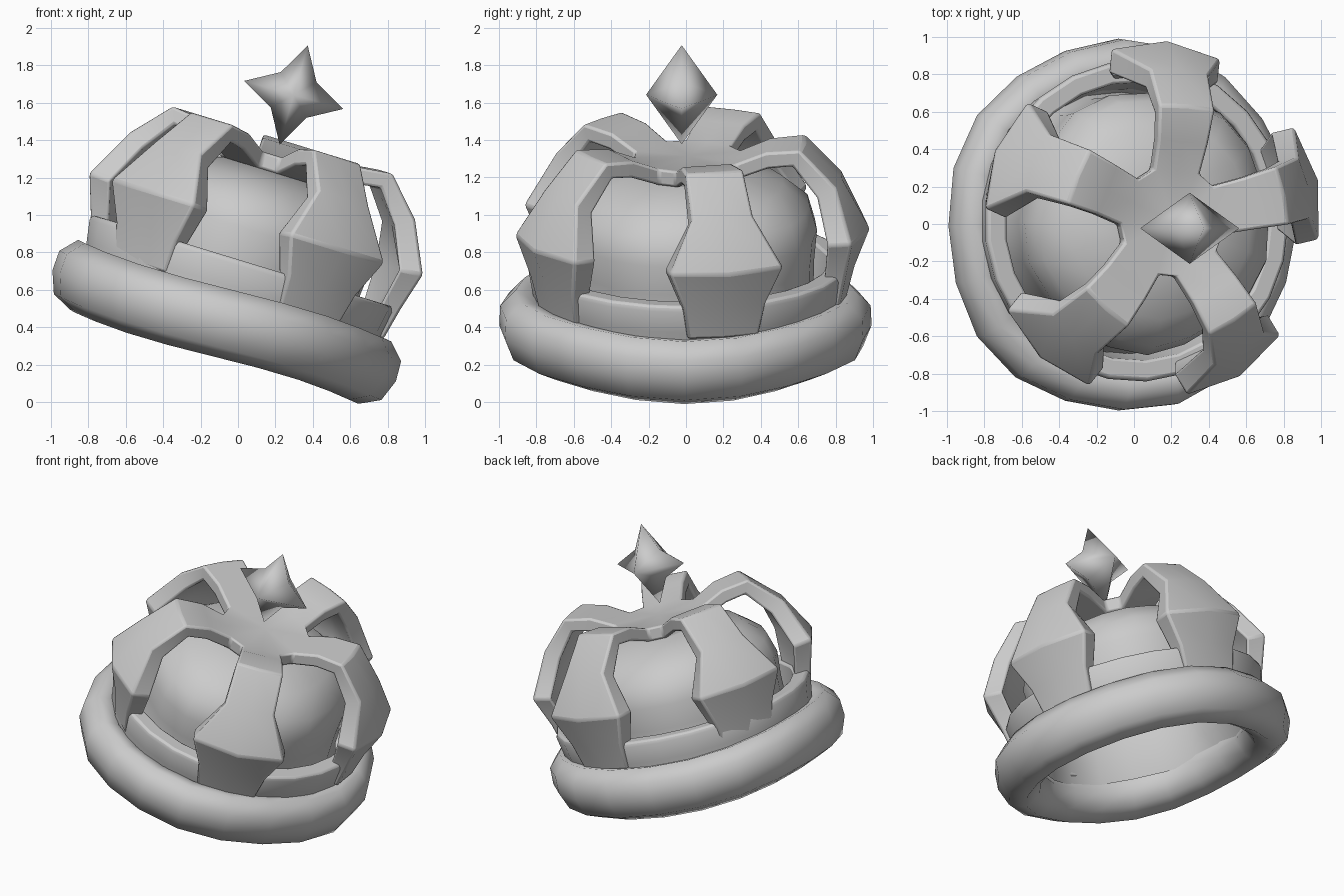
import bpy, bmesh, math
from mathutils import Matrix, Vector

if "Cube" in bpy.data.objects:
    bpy.data.objects.remove(bpy.data.objects["Cube"])

grey = bpy.data.materials.new("plain grey")
grey.use_nodes = True
COLOUR = (0.6, 0.6, 0.6, 1)
grey.diffuse_color = COLOUR
grey.node_tree.nodes["Principled BSDF"].inputs["Base Color"].default_value = COLOUR

# The whole crown leans toward +x
LEAN = (Matrix.Translation((-0.075, -0.01, 0.44))
        @ Matrix.Rotation(math.radians(17), 4, 'Y'))
FIRST_ARM = math.radians(85)
STEP = math.tau / 5


def finish(name, bm, angle, bevel=0):
    bmesh.ops.remove_doubles(bm, verts=bm.verts, dist=0.002)
    bmesh.ops.recalc_face_normals(bm, faces=bm.faces)
    mesh = bpy.data.meshes.new(name)
    bm.to_mesh(mesh)
    bm.free()
    mesh.materials.append(grey)
    ob = bpy.data.objects.new(name, mesh)
    bpy.context.collection.objects.link(ob)
    ob.matrix_world = LEAN
    if bevel:
        mod = ob.modifiers.new("soft edges", 'BEVEL')
        mod.width, mod.segments = bevel, 2
        mod.limit_method, mod.angle_limit = 'ANGLE', math.radians(40)
    bpy.ops.object.select_all(action='DESELECT')
    ob.select_set(True)
    bpy.context.view_layer.objects.active = ob
    bpy.ops.object.shade_smooth_by_angle(angle=math.radians(angle))


def lathe(profile, sides, closed, wobble, stretch=1.0, shift=0.0):
    """Spin a (radius, height) profile; wobble(angle) gives (scale, lift)."""
    bm = bmesh.new()
    rings = []
    for i in range(sides):
        a = math.tau * i / sides
        scale, lift = wobble(a)
        rings.append([bm.verts.new((r * scale * math.cos(a),
                                    r * scale * stretch * math.sin(a) + shift,
                                    h + lift)) for r, h in profile])
    n = len(profile)
    for i in range(sides):
        p, q = rings[i], rings[(i + 1) % sides]
        for j in range(n if closed else n - 1):
            k = (j + 1) % n
            bm.faces.new((p[j], q[j], q[k], p[k]))
    return bm


# Padded rim, slightly lumpy
rim = [(0.66, -0.03), (0.71, -0.14), (0.81, -0.205), (0.92, -0.15), (0.965, -0.03),
       (0.96, 0.08), (0.88, 0.165), (0.79, 0.15), (0.72, 0.08)]
finish("padded_rim", lathe(rim, 20, True, lambda a: (
    1 + 0.013 * math.sin(5 * a + 1), 0.015 * math.sin(3 * a - math.pi / 2)), 1.03), 70)

# Band standing in the rim, flush with the feet of the arms
band = [(0.81, 0.06), (0.83, 0.18), (0.85, 0.30), (0.84, 0.33), (0.74, 0.33), (0.70, 0.06)]
finish("band", lathe(band, 25, True, lambda a: (1, 0), 1.01, 0.025), 50, bevel=0.012)

# Cloth cap, puffed out between the arms
cap = [(0.69, 0.0), (0.66, 0.14), (0.665, 0.34), (0.68, 0.5), (0.64, 0.64), (0.5, 0.76),
       (0.27, 0.83), (0, 0.84)]
finish("cloth_cap", lathe(cap, 20, False, lambda a: (
    1 - 0.025 * math.cos(5 * (a - FIRST_ARM)), 0), 1.03, 0.025), 80)

# Five arched arms joined by a hub: radius, height, half width, ridge, inward offset
sections = [
    (0.26, 0.92, 0.13, 0, (0, -0.09)),
    (0.42, 0.99, 0.14, 0, (0.01, -0.09)),
    (0.61, 1.01, 0.155, 0.01, (-0.04, -0.09)),
    (0.81, 0.81, 0.165, 0.02, (-0.10, -0.06)),
    (0.955, 0.54, 0.305, 0.07, (-0.13, -0.01)),
    (0.875, 0.33, 0.22, 0.03, (-0.11, 0)),
    (0.83, 0.15, 0.19, 0.02, (-0.09, 0)),
]
bm = bmesh.new()
hub_top, hub_under = [], []
for k in range(5):
    turn = (Matrix.Translation((0.015, 0.025, 0)) @ Matrix.Diagonal((1, 1.015, 1, 1))
            @ Matrix.Rotation(FIRST_ARM + k * STEP, 4, 'Z'))
    loops = []
    for r, h, w, ridge, (dr, dh) in sections:
        ring = [(r - ridge, -w, h), (r, 0, h), (r - ridge, w, h),
                (r - ridge + dr, w, h + dh), (r + dr, 0, h + dh), (r - ridge + dr, -w, h + dh)]
        loops.append([bm.verts.new(turn @ Vector(p)) for p in ring])
    for p, q in zip(loops, loops[1:]):
        for j in range(6):
            m = (j + 1) % 6
            bm.faces.new((p[j], p[m], q[m], q[j]))
    bm.faces.new(loops[-1])
    hub_top += loops[0][:3]
    hub_under += loops[0][:2:-1]

# Hub faces above and below, and its short walls between the arms
n = len(hub_top)
for corners in (hub_top, hub_under):
    centre = bm.verts.new(sum((v.co for v in corners), Vector()) / n)
    for i in range(n):
        bm.faces.new((centre, corners[i], corners[(i + 1) % n]))
for i in range(2, n, 3):
    j = (i + 1) % n
    bm.faces.new((hub_top[i], hub_top[j], hub_under[j], hub_under[i]))
finish("arched_arms", bm, 42, bevel=0.014)

# Four-pointed star ornament balanced on the hub
bm = bmesh.new()
STAR = Vector((0.005, -0.013, 1.258))
outline = []
for i in range(8):
    a = i * math.pi / 4 + 0.02
    r = 0.14 if i % 2 else 0.275
    outline.append(bm.verts.new(STAR + Vector((r * math.cos(a), 0, r * math.sin(a)))))
for side in (-1, 1):
    tip = bm.verts.new(STAR + Vector((0, side * 0.19, 0)))
    for i in range(8):
        bm.faces.new((outline[i], outline[(i + 1) % 8], tip))
finish("star_ornament", bm, 100)
